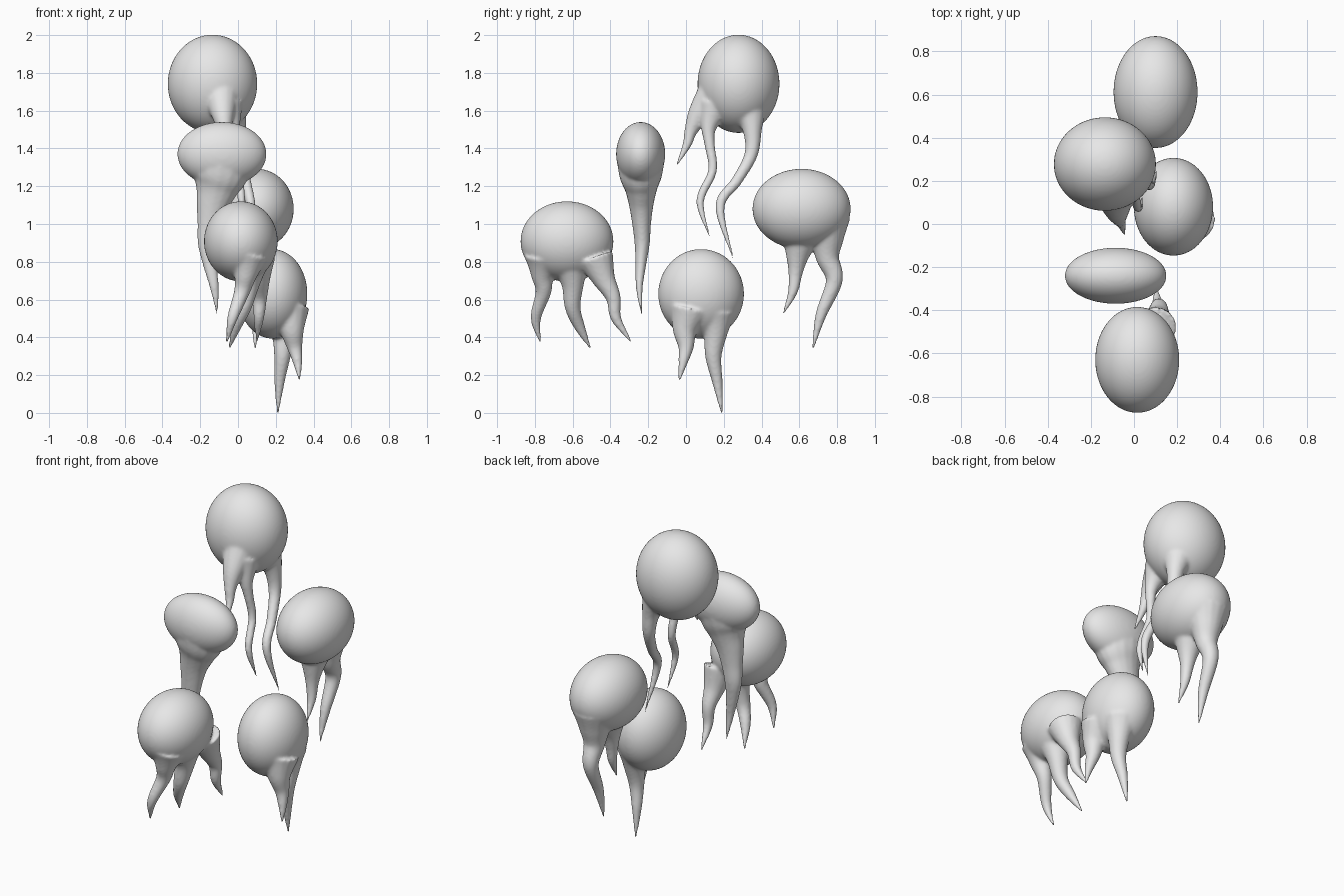
import bpy, bmesh, math
from mathutils import Vector, Matrix

grey = bpy.data.materials.new("soft grey")
grey.diffuse_color = (0.8, 0.8, 0.8, 1)


def spline(pts, steps=8):
    """Catmull-Rom through (x, y, z, radius) points."""
    p = [Vector(q) for q in pts]
    p = [2 * p[0] - p[1]] + p + [2 * p[-1] - p[-2]]
    out = []
    for i in range(1, len(p) - 2):
        a, b, c, d = p[i - 1:i + 3]
        for s in range(steps):
            t = s / steps
            out.append(0.5 * (2 * b + (c - a) * t + (2 * a - 5 * b + 4 * c - d) * t * t
                              + (3 * b - a - 3 * c + d) * t ** 3))
    return out + [p[-2]]


def tentacle(bm, pts, flat=1.0, sides=16):
    path = spline(pts)
    rings = []
    for i, q in enumerate(path):
        t = path[min(i + 1, len(path) - 1)].xyz - path[max(i - 1, 0)].xyz
        t.normalize()
        u = Vector((0, 1, 0)).cross(t).normalized()
        v = t.cross(u)
        r = max(q.w, 0.004)
        rings.append([bm.verts.new(q.xyz + r * (u * math.cos(a) + v * flat * math.sin(a)))
                      for a in (2 * math.pi * k / sides for k in range(sides))])
    for a, b in zip(rings, rings[1:]):
        for k in range(sides):
            n = (k + 1) % sides
            bm.faces.new((a[k], a[n], b[n], b[k]))
    bm.faces.new(rings[0][::-1])
    bm.faces.new(rings[-1])


def jelly(name, centre, radii, arms, flat=1.0):
    """Round bell with trailing tentacles, fused into one smooth skin."""
    bm = bmesh.new()
    bmesh.ops.create_uvsphere(bm, u_segments=64, v_segments=40, radius=1,
                              matrix=Matrix.Translation(centre) @ Matrix.Diagonal((*radii, 1)))
    for pts in arms:
        tentacle(bm, pts, flat)
    bmesh.ops.recalc_face_normals(bm, faces=bm.faces[:])
    me = bpy.data.meshes.new(name)
    bm.to_mesh(me)
    bm.free()
    me.materials.append(grey)
    ob = bpy.data.objects.new(name, me)
    bpy.context.collection.objects.link(ob)
    rm = ob.modifiers.new("fuse", 'REMESH')
    rm.mode = 'VOXEL'
    rm.voxel_size = 0.008
    rm.use_smooth_shade = True
    sm = ob.modifiers.new("soften", 'SMOOTH')
    sm.factor = 0.5
    sm.iterations = 12
    bpy.ops.object.select_all(action='DESELECT')
    ob.select_set(True)
    bpy.context.view_layer.objects.active = ob
    bpy.ops.object.convert(target='MESH')
    bpy.ops.object.shade_smooth()


# Highest jellyfish, three long tentacles
jelly("top_jellyfish", (-.135, .278, 1.742), (.237, .217, .26), [
    [(-.09, .15, 1.68, .10), (-.08, .07, 1.58, .062), (-.07, .025, 1.49, .035),
     (-.06, .005, 1.42, .024), (-.045, -.05, 1.31, .006)],
    [(-.06, .15, 1.62, .09), (-.03, .12, 1.51, .042), (-.015, .125, 1.42, .028),
     (0, .14, 1.28, .024), (.02, .075, 1.12, .021), (.04, .125, .93, .005)],
    [(-.05, .33, 1.62, .11), (-.01, .35, 1.51, .055), (.01, .345, 1.37, .036),
     (.04, .27, 1.23, .029), (.07, .18, 1.09, .025), (.107, .25, .815, .005)],
])

# Thin flattened jellyfish with a single broad tail
jelly("flat_jellyfish", (-.085, -.24, 1.37), (.236, .13, .17), [
    [(-.09, -.24, 1.36, .17), (-.10, -.24, 1.25, .148), (-.115, -.238, 1.18, .112),
     (-.135, -.237, 1.10, .086), (-.15, -.235, 1.0, .066), (-.16, -.232, .9, .054),
     (-.15, -.238, .8, .040), (-.125, -.247, .66, .024), (-.11, -.235, .515, .005)],
], flat=.76)

# Rear jellyfish, two tentacles
jelly("rear_jellyfish", (.10, .612, 1.08), (.195, .26, .212), [
    [(.10, .61, .95, .11), (.10, .59, .83, .062), (.10, .58, .74, .038),
     (.105, .565, .64, .026), (.11, .515, .525, .006)],
    [(.10, .74, 1.02, .13), (.10, .745, .92, .092), (.10, .75, .82, .062),
     (.10, .785, .70, .045), (.095, .715, .52, .030), (.09, .67, .335, .006)],
])

# Front jellyfish, three tentacles
jelly("front_jellyfish", (.015, -.63, .908), (.195, .246, .212), [
    [(.05, -.75, .82, .11), (.04, -.76, .73, .062), (.02, -.755, .64, .042),
     (-.03, -.795, .50, .028), (-.06, -.77, .37, .006)],
    [(.06, -.61, .78, .10), (.055, -.60, .68, .060), (.03, -.60, .56, .042),
     (-.01, -.565, .46, .030), (-.045, -.505, .34, .006)],
    [(.10, -.48, .82, .10), (.11, -.435, .71, .062), (.115, -.385, .61, .040),
     (.11, -.37, .50, .028), (.10, -.29, .375, .006)],
])

# Lowest jellyfish, two tentacles
jelly("low_jellyfish", (.183, .08, .63), (.184, .227, .237), [
    [(.27, .02, .54, .11), (.285, -.005, .44, .067), (.30, 0, .35, .042),
     (.315, -.015, .27, .026), (.326, -.035, .17, .006)],
    [(.23, .155, .52, .11), (.24, .155, .42, .065), (.235, .145, .30, .044),
     (.22, .165, .17, .029), (.21, .19, -.005, .006)],
])
